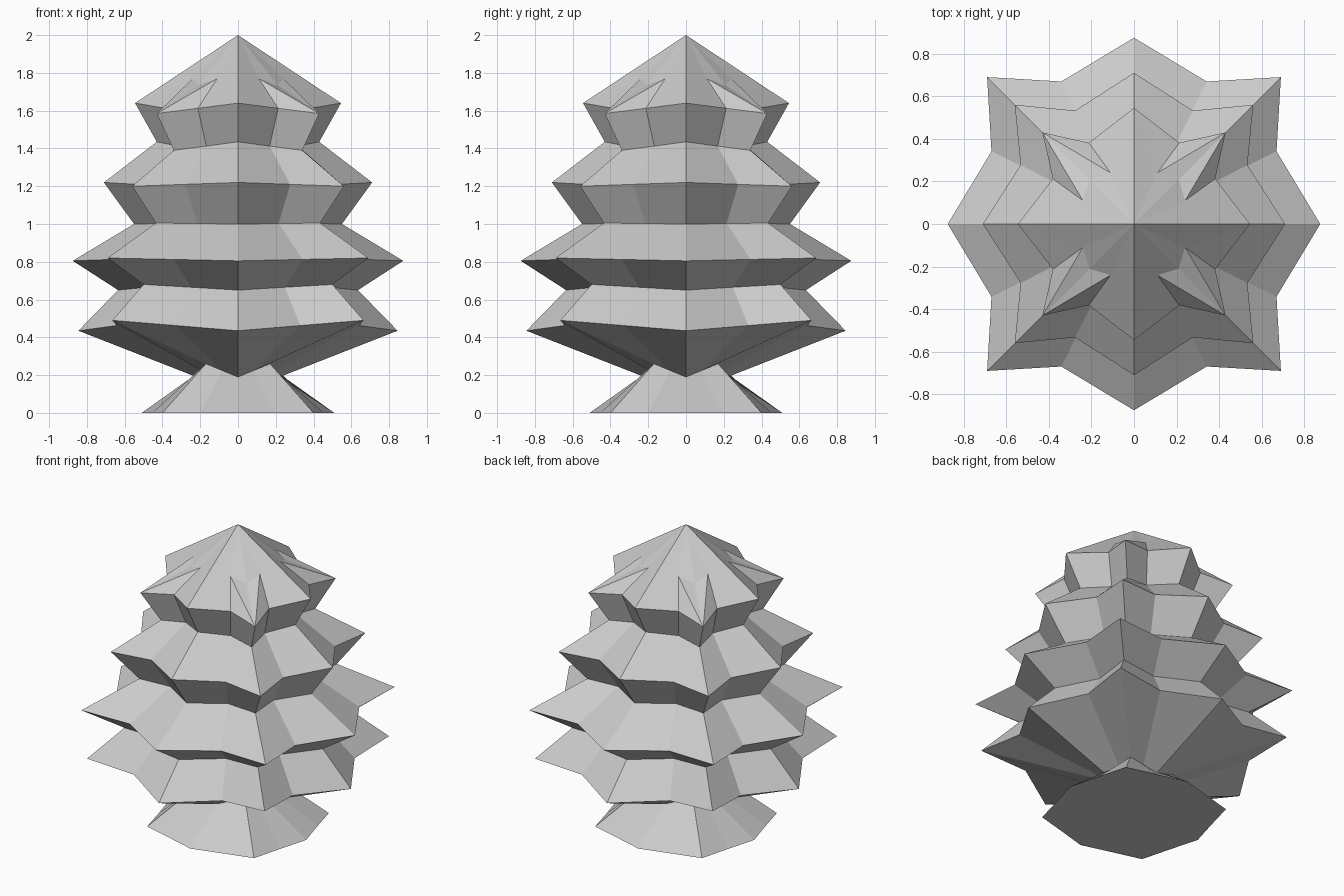
import bpy, bmesh

if "Cube" in bpy.data.objects:
    bpy.data.objects.remove(bpy.data.objects["Cube"])

# Ring profile: side tip radius, side tip z, corner x(=y), corner z, valley ratio
RINGS = [
    (0.51, 0.00, 0.40, 0.00, 0.89),   # foot
    (0.22, 0.19, 0.17, 0.26, 0.88),   # waist above the foot
    (0.845, 0.435, 0.665, 0.49, 0.76),  # tier 1
    (0.635, 0.65, 0.50, 0.68, 0.76),
    (0.875, 0.805, 0.69, 0.82, 0.765),  # tier 2
    (0.55, 1.00, 0.435, 1.005, 0.755),
    (0.71, 1.22, 0.56, 1.20, 0.75),   # tier 3
    (0.43, 1.435, 0.34, 1.39, 0.74),
    (0.545, 1.64, 0.43, 1.585, 0.70),  # tier 4
]


def turn(p, k):
    """Rotate a point k quarter turns about z."""
    x, y, z = p
    for _ in range(k):
        x, y = -y, x
    return (x, y, z)


def star_ring(bm, side, sz, corner, cz, ratio):
    """16-point star: side tip, valley, corner tip, valley, in each quarter."""
    mid = (sz + cz) / 2
    quarter = [(side, 0, sz), (side * ratio, side * 0.39, mid),
               (corner, corner, cz), (side * 0.39, side * ratio, mid)]
    return [bm.verts.new(turn(p, k)) for k in range(4) for p in quarter]


bm = bmesh.new()
rings = [star_ring(bm, *r) for r in RINGS]

# Foot underside and the zigzag tiers
bm.faces.new(rings[0][::-1])
for a, b in zip(rings, rings[1:]):
    for i in range(16):
        j = (i + 1) % 16
        bm.faces.new((a[i], a[j], b[j], b[i]))

# Pointed cap: four-sided pyramid with a spike breaking out at each corner
apex = bm.verts.new((0, 0, 2))
top = rings[-1]
for k in range(4):
    s1, v1, tip, v2 = top[4 * k:4 * k + 4]
    s2 = top[(4 * k + 4) % 16]
    q1, root, q2 = [bm.verts.new(turn(p, k)) for p in
                    ((0.24, 0.11, 1.77), (0.21, 0.21, 1.735), (0.11, 0.24, 1.77))]
    for f in ((apex, s1, q1), (s1, v1, q1), (q1, v1, tip), (q1, tip, root),
              (apex, q1, root), (apex, root, q2), (root, tip, q2),
              (q2, tip, v2), (q2, v2, s2), (apex, q2, s2)):
        bm.faces.new(f)

bmesh.ops.recalc_face_normals(bm, faces=bm.faces)
mesh = bpy.data.meshes.new("tiered_tree")
bm.to_mesh(mesh)
bm.free()
tree = bpy.data.objects.new("tiered_tree", mesh)
bpy.context.collection.objects.link(tree)
